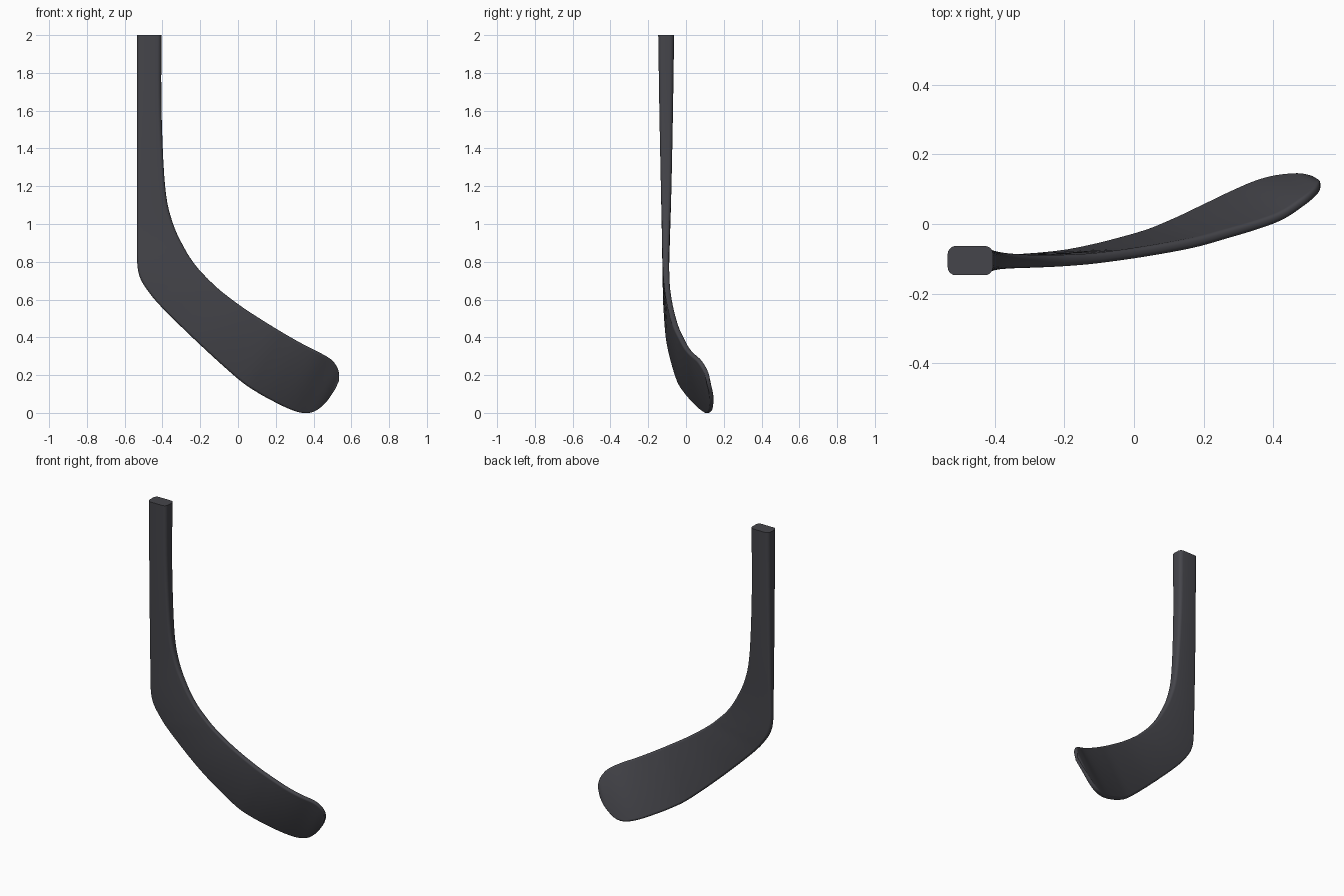
import bpy, bmesh, math
from mathutils import Vector

if "Cube" in bpy.data.objects:
    bpy.data.objects.remove(bpy.data.objects["Cube"])

# Stations along the stick: outer edge (x, y, z), inner edge (x, y, z), thickness
STATIONS = [
    (-.535, -.105, 2.0, -.405, -.105, 2.0, .084),
    (-.535, -.105, 1.6, -.405, -.105, 1.6, .072),
    (-.535, -.105, 1.2, -.386, -.105, 1.2, .056),
    (-.535, -.106, .95, -.347, -.106, 1.01, .044),
    (-.534, -.107, .80, -.28, -.107, .865, .037),
    (-.52, -.107, .72, -.22, -.106, .775, .034),
    (-.48, -.107, .65, -.16, -.103, .71, .032),
    (-.40, -.105, .555, -.09, -.097, .645, .030),
    (-.20, -.088, .36, .03, -.08, .555, .030),
    (.0, -.040, .18, .17, -.055, .465, .030),
    (.10, -.002, .11, .27, -.028, .405, .029),
    (.20, .046, .055, .36, -.002, .355, .028),
    (.28, .085, .018, .43, .025, .32, .027),
    (.35, .115, .0, .49, .065, .285, .026),
    (.41, .131, .013, .52, .09, .25, .025),
    (.47, .137, .065, .533, .107, .215, .023),
    (.51, .130, .12, .535, .115, .175, .020),
]
SUB = 5


def smooth_stations(rows, sub):
    """Catmull-Rom interpolation between stations."""
    out = []
    for i in range(len(rows) - 1):
        p0, p1, p2 = rows[max(i - 1, 0)], rows[i], rows[i + 1]
        p3 = rows[min(i + 2, len(rows) - 1)]
        for k in range(sub):
            t = k / sub
            out.append([b + .5 * t * (c - a + t * (2*a - 5*b + 4*c - d + t * (3*(b - c) + d - a)))
                        for a, b, c, d in zip(p0, p1, p2, p3)])
    out.append(list(rows[-1]))
    return out


def rounded_rect(width, thick, steps=5):
    """Rounded rectangle outline as (across, through) pairs."""
    r = thick * (.28 if thick > .06 else .28 + .16 * min(1, (.06 - thick) / .025))
    pts = []
    for q, (sx, sy) in enumerate([(1, 1), (-1, 1), (-1, -1), (1, -1)]):
        for k in range(steps + 1):
            a = math.pi / 2 * (q + k / steps)
            pts.append((sx * (width / 2 - r) + r * math.cos(a),
                        sy * (thick / 2 - r) + r * math.sin(a)))
    return pts


# Loft shaft and blade as one continuous skin
rows = smooth_stations(STATIONS, SUB)
mids = [(Vector(r[0:3]) + Vector(r[3:6])) / 2 for r in rows]
bm = bmesh.new()
rings = []
for i, r in enumerate(rows):
    across = Vector(r[3:6]) - Vector(r[0:3])
    tangent = mids[min(i + 1, len(rows) - 1)] - mids[max(i - 1, 0)]
    through = across.cross(tangent).normalized()
    u = across.normalized()
    rings.append([bm.verts.new(mids[i] + u * a + through * b)
                  for a, b in rounded_rect(across.length, r[6])])
n = len(rings[0])
for a, b in zip(rings, rings[1:]):
    for j in range(n):
        k = (j + 1) % n
        bm.faces.new((a[j], a[k], b[k], b[j]))

# Flat shaft end and toe closure
bm.faces.new(rings[0])
bm.faces.new(rings[-1])
bmesh.ops.recalc_face_normals(bm, faces=bm.faces[:])
mesh = bpy.data.meshes.new("stick_blade")
bm.to_mesh(mesh)
bm.free()
blade = bpy.data.objects.new("stick_blade", mesh)
bpy.context.collection.objects.link(blade)

# Dark carbon colour
mat = bpy.data.materials.new("dark_carbon")
mat.diffuse_color = (.06, .06, .07, 1)
mat.use_nodes = True
mat.node_tree.nodes["Principled BSDF"].inputs["Base Color"].default_value = mat.diffuse_color
mesh.materials.append(mat)

bpy.context.view_layer.objects.active = blade
blade.select_set(True)
bpy.ops.object.shade_smooth_by_angle(angle=math.radians(40))
